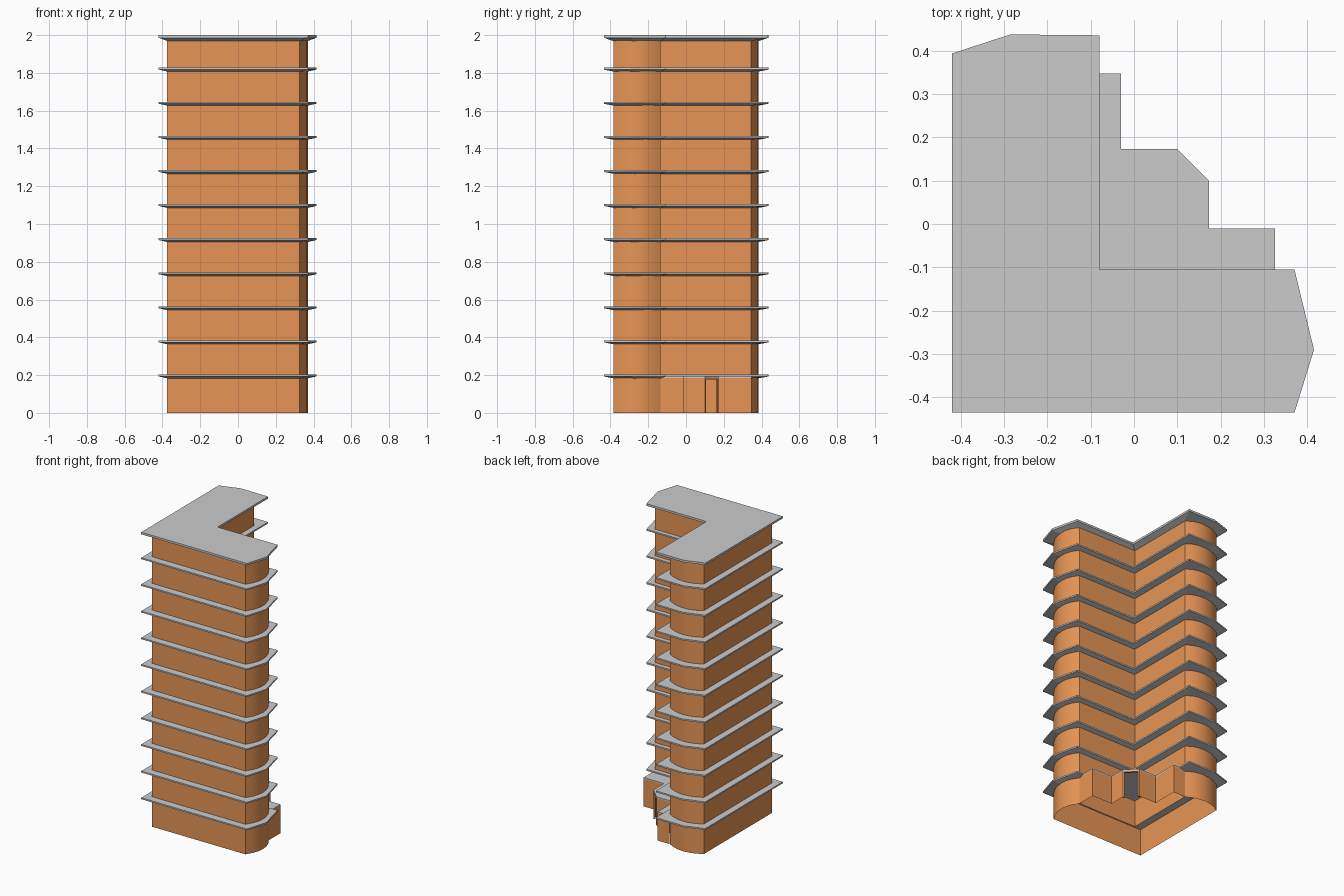
import bpy, bmesh, math
from mathutils import Vector

if "Cube" in bpy.data.objects:
    bpy.data.objects.remove(bpy.data.objects["Cube"])

orange = bpy.data.materials.new("orange_wall")
orange.diffuse_color = (0.8, 0.3, 0.09, 1)
orange.use_nodes = True
orange.node_tree.nodes["Principled BSDF"].inputs["Base Color"].default_value = orange.diffuse_color


def finish(name, bm, mat=None, smooth=False):
    me = bpy.data.meshes.new(name)
    bm.to_mesh(me)
    bm.free()
    ob = bpy.data.objects.new(name, me)
    bpy.context.collection.objects.link(ob)
    if mat:
        me.materials.append(mat)
    if smooth:
        bpy.context.view_layer.objects.active = ob
        ob.select_set(True)
        bpy.ops.object.shade_smooth_by_angle(angle=math.radians(25))
        ob.select_set(False)
    return ob


def loft(name, rings, closed=True, caps=True, mat=None, smooth=False):
    """rings: list of (outline, z) from bottom to top, outlines counter-clockwise."""
    bm = bmesh.new()
    vs = [[bm.verts.new((x, y, z)) for x, y in pts] for pts, z in rings]
    n = len(vs[0])
    for lo, hi in zip(vs, vs[1:]):
        for i in range(n if closed else n - 1):
            j = (i + 1) % n
            bm.faces.new((lo[i], lo[j], hi[j], hi[i]))
    if caps:
        bm.faces.new(vs[0][::-1])
        bm.faces.new(vs[-1])
    return finish(name, bm, mat, smooth)


def arc(a, b, bulge, n=6):
    """Points from a to b, bowed outward (right of a->b) by bulge."""
    a, b = Vector(a), Vector(b)
    d = b - a
    out = Vector((d.y, -d.x)).normalized()
    pts = []
    for i in range(n + 1):
        t = i / n
        p = a + d * t + out * bulge * 4 * t * (1 - t)
        pts.append((p.x, p.y))
    return pts


# L-shaped tower walls with bowed wing ends, open at the bottom
walls = [(-.375, -.385)] + arc((.325, -.385), (.325, -.135), .045) \
    + [(-.12, -.135)] + arc((-.12, .345), (-.375, .345), .04)
loft("tower_walls", [(walls, 0), (walls, 1.98)], caps=False, mat=orange, smooth=True)

# Floor slabs and roof with tapered undersides
slab = [(-.42, -.435), (.37, -.435), (.415, -.29), (.37, -.105),
        (-.08, -.105), (-.08, .435), (-.285, .437), (-.42, .393)]
under = [(-.375, -.385), (.325, -.385), (.37, -.27), (.325, -.135),
         (-.12, -.135), (-.12, .345), (-.26, .385), (-.375, .345)]
for k in range(11):
    roof = k == 10
    z = 2.0 if roof else .203 + .1805 * k
    edge, total = (.014, .031) if roof else (.01, .02)
    loft("roof_slab" if roof else f"floor_slab_{k + 1}",
         [(under, z - total), (slab, z - edge), (slab, z)])

# Entrance block in the inner corner: two walls, flat roof
H = .186
side_a = [(.325, -.135), (.325, -.01), (.173, -.01), (.173, .10)]
side_b = [(.10, .173), (-.03, .173), (-.03, .347), (-.12, .347)]
for name, side in (("entrance_wall_right", side_a), ("entrance_wall_back", side_b)):
    loft(name, [(side, 0), (side, H)], closed=False, caps=False, mat=orange)
plan = side_a + side_b + [(-.12, -.135)]
loft("entrance_roof", [(plan, H), (plan, .195)])


# Door frame across the diagonal corner, with an open doorway
def frame_part(name, t0, t1, z0, z1):
    a, b = Vector((.173, .10)), Vector((.10, .173))
    inward = Vector((-1, -1)).normalized() * .012
    p, q = a.lerp(b, t0), a.lerp(b, t1)
    pts = [tuple(v) for v in (p, q, q + inward, p + inward)]
    loft(name, [(pts, z0), (pts, z1)], mat=orange)


frame_part("door_jamb_right", 0, .09, 0, .177)
frame_part("door_jamb_left", .91, 1, 0, .177)
frame_part("door_lintel", 0, 1, .177, H)
